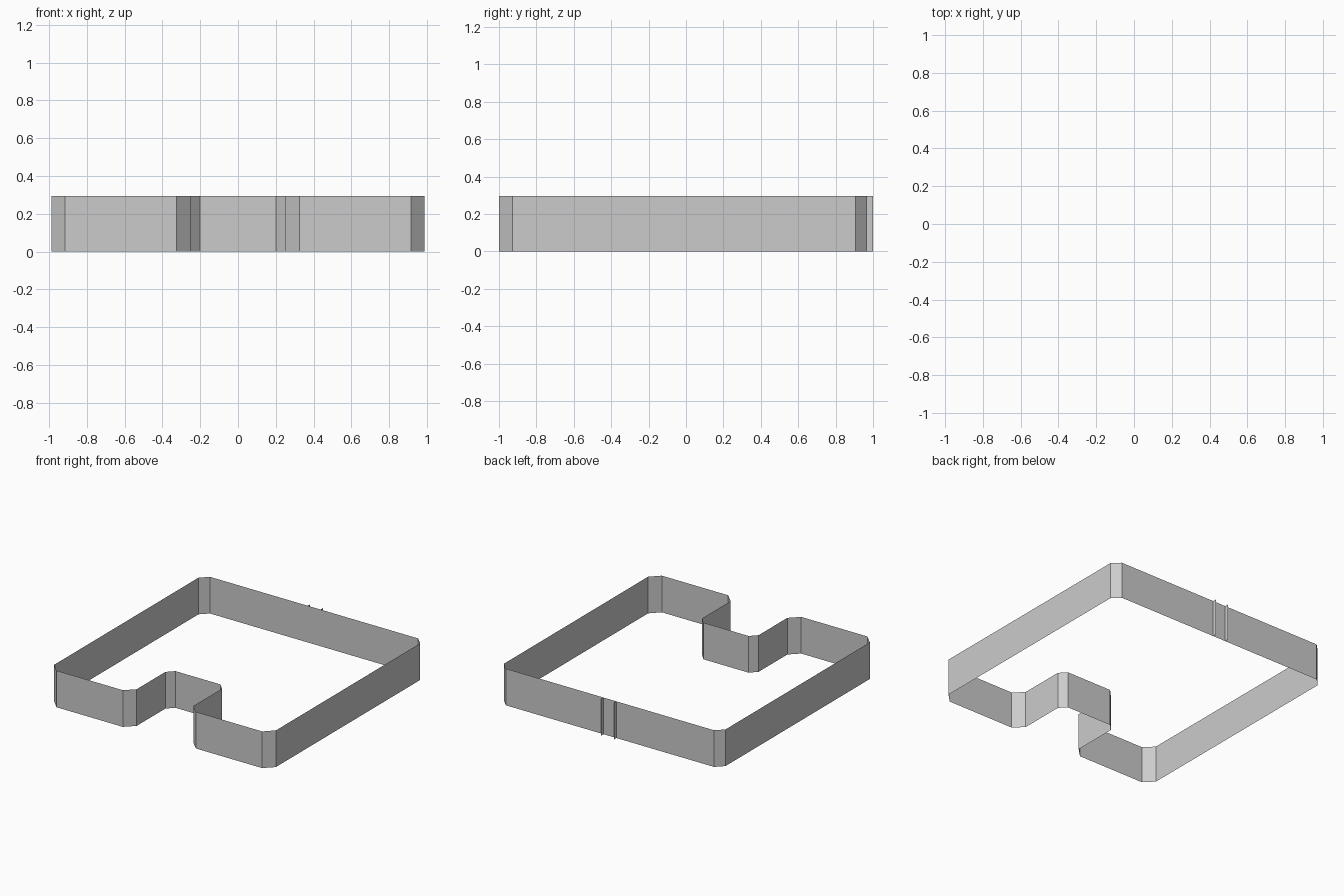
import bpy
import bmesh

if "Cube" in bpy.data.objects:
    bpy.data.objects.remove(bpy.data.objects["Cube"])

H = 0.295


def sheet(name, points, closed=False):
    """Raise a plan outline into an upright sheet with no thickness."""
    bm = bmesh.new()
    verts = [bm.verts.new((x, y, 0)) for x, y in points]
    edges = [bm.edges.new(p) for p in zip(verts, verts[1:])]
    if closed:
        edges.append(bm.edges.new((verts[-1], verts[0])))
    top = bmesh.ops.extrude_edge_only(bm, edges=edges)["geom"]
    bmesh.ops.translate(bm, vec=(0, 0, H),
                        verts=[g for g in top if isinstance(g, bmesh.types.BMVert)])
    bmesh.ops.recalc_face_normals(bm, faces=bm.faces)
    # outward facing: the front-most face must point to -y
    front = min(bm.faces, key=lambda f: f.calc_center_median().y)
    if closed and front.normal.y > 0:
        bmesh.ops.reverse_faces(bm, faces=bm.faces)
    mesh = bpy.data.meshes.new(name)
    bm.to_mesh(mesh)
    bm.free()
    obj = bpy.data.objects.new(name, mesh)
    bpy.context.collection.objects.link(obj)
    return obj


# Perimeter wall: right half from the front notch round to the back, then mirrored
half = [(0.201, -0.51), (0.252, -0.564), (0.252, -0.928), (0.325, -1.0),
        (0.915, -1.0), (0.987, -0.928), (0.987, 0.907), (0.927, 0.967)]
sheet("perimeter_wall", half + [(-x, y) for x, y in reversed(half)], closed=True)

# Two thin fins standing out from the back wall
for side, x in (("left", -0.057), ("right", 0.057)):
    sheet(f"back_fin_{side}", [(x, 0.967), (x, 1.0)])
